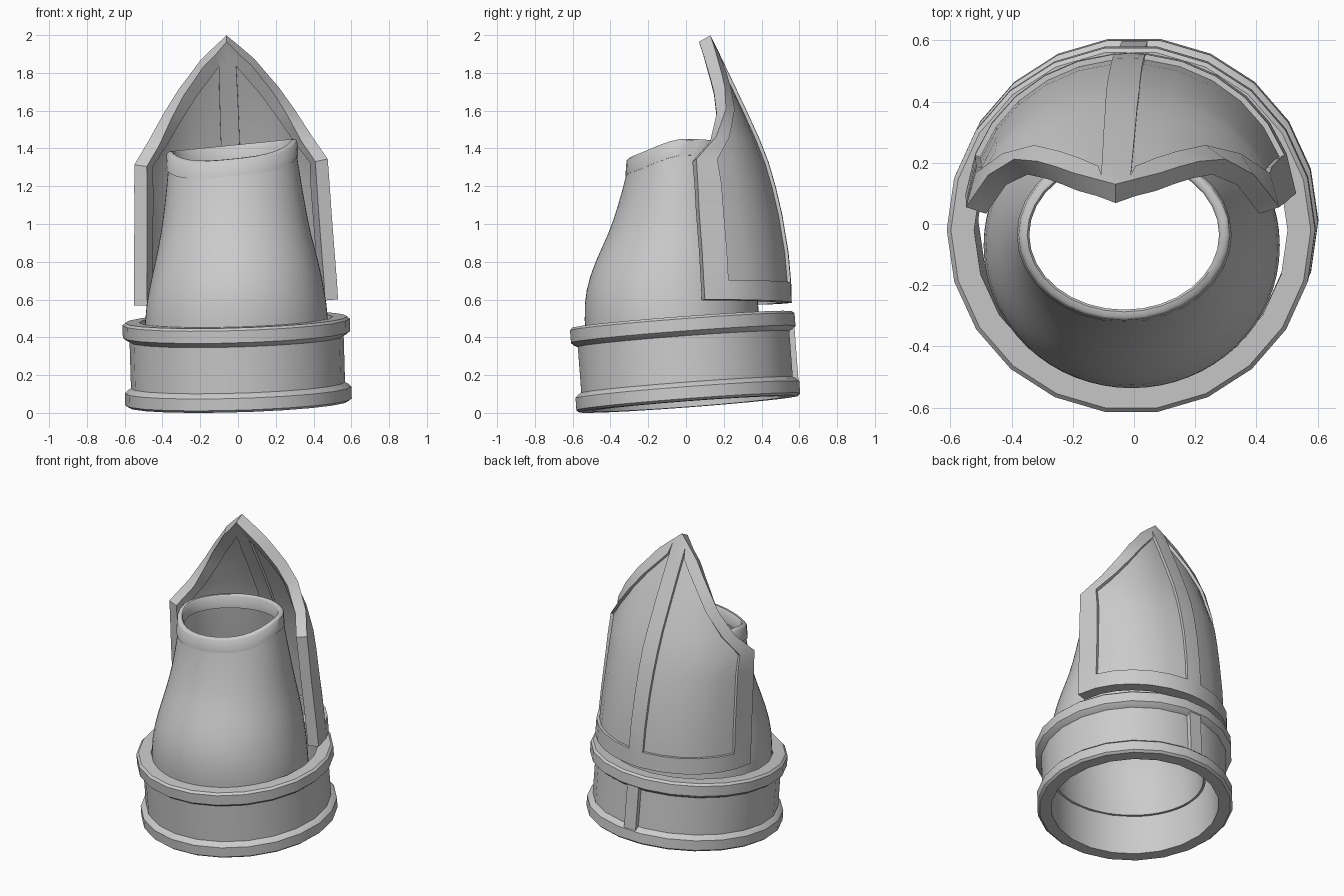
import bpy, bmesh
from math import sin, cos, pi, radians, hypot

if "Cube" in bpy.data.objects:
    bpy.data.objects.remove(bpy.data.objects["Cube"])


def sheet(name, rows, wrap=False, close=False, keep=None, sink=0, thick=0, subsurf=0, angle=35):
    """Skin rows of points into a surface, then thicken and shade it."""
    bm = bmesh.new()
    vs = [[bm.verts.new(p) for p in row] for row in rows]
    n, m = len(vs), len(vs[0])
    for r in range(n if close else n - 1):
        for c in range(m if wrap else m - 1):
            if keep is None or keep(r, c):
                a, b = vs[r], vs[(r + 1) % n]
                d = (c + 1) % m
                bm.faces.new((a[c], a[d], b[d], b[c]))
    bmesh.ops.delete(bm, geom=[v for v in bm.verts if not v.link_faces], context='VERTS')
    bmesh.ops.remove_doubles(bm, verts=bm.verts[:], dist=0.0008)
    bm.normal_update()
    for v in bm.verts:
        v.co -= v.normal * sink
    me = bpy.data.meshes.new(name)
    bm.to_mesh(me)
    bm.free()
    ob = bpy.data.objects.new(name, me)
    bpy.context.collection.objects.link(ob)
    bpy.ops.object.select_all(action='DESELECT')
    ob.select_set(True)
    bpy.context.view_layer.objects.active = ob
    if subsurf:
        ob.modifiers.new("round", 'SUBSURF').levels = subsurf
    if thick:
        s = ob.modifiers.new("thickness", 'SOLIDIFY')
        s.thickness, s.offset = thick, -1
    for mod in list(ob.modifiers):
        bpy.ops.object.modifier_apply(modifier=mod.name)
    bpy.ops.object.shade_smooth_by_angle(angle=radians(angle))
    return ob


def tilt(ob):
    ob.location = (0.003, 0.013, 0.047)
    ob.rotation_euler = (0.075, -0.03, 0)


# Cuff: flanged band, turned from a closed profile and tilted
SIDES = 22
profile = [(.512, 0), (.585, 0), (.6, .012), (.6, .075), (.585, .09), (.567, .1),
           (.567, .345), (.585, .355), (.602, .37), (.602, .435), (.588, .448), (.512, .448)]
tilt(sheet("cuff", [[(r * cos(2 * pi * i / SIDES), r * sin(2 * pi * i / SIDES), z)
                     for i in range(SIDES)] for r, z in profile], wrap=True, close=True))

# Cuff strap: short upright bar at the back between the flanges
strap = [[(x, y, z) for x, y in ((.045, .55), (.045, .59), (-.04, .59), (-.04, .55))]
         for z in (.08, .37)]
tilt(sheet("cuff_strap", strap, wrap=True))


# Sleeve: tapering oval tube with a slanted mouth
def mouth(x, y):
    t = min(1, max(0, (y + .32) / .32))
    return .1 * (x + .03) + .075 * t * t * (3 - 2 * t)


def oval(z, x0, x1, y0, y1, slant=0, grow=0, n=32):
    pts = []
    for i in range(n):
        a = 2 * pi * i / n
        x = (x0 + x1) / 2 + ((x1 - x0) / 2 + grow) * cos(a)
        y = (y0 + y1) / 2 + ((y1 - y0) / 2 + grow) * sin(a)
        pts.append((x, y, z + slant * mouth(x, y)))
    return pts


TOP = (-.367, .303, -.305, .235)
sleeve = [(.28, -.49, .475, -.52, .40), (.5, -.5, .485, -.545, .39),
          (.65, -.475, .46, -.535, .38), (.8, -.44, .43, -.485, .36),
          (.95, -.41, .385, -.41, .33), (1.1, -.388, .35, -.36, .29, .4),
          (1.25, -.372, .315, -.32, .25, 1), (1.33, *TOP, 1)]
sheet("sleeve", [oval(*row) for row in sleeve], wrap=True, subsurf=1, thick=.015)

# Sleeve rim: raised band around the mouth
rim = [(1.255, .016), (1.335, .01), (1.343, 0), (1.343, -.018), (1.335, -.025), (1.255, -.025)]
sheet("sleeve_rim", [oval(z, *TOP, 1, g) for z, g in rim], wrap=True, close=True, angle=50)

# Back shield stations: height, half width, spine y, edge y, sweep angle, border width
stations = [(.585, .54, .56, .10, 85, .14), (.69, .537, .557, .094, 85, .14),
            (.85, .53, .543, .085, 85, .14), (1.05, .522, .51, .07, 85, .14),
            (1.2, .517, .475, .063, 85, .14), (1.33, .512, .437, .055, 85, .13),
            (1.45, .435, .39, .16, 70, .1), (1.6, .345, .322, .212, 58, .1),
            (1.72, .265, .265, .205, 50, .1), (1.8, .2, .227, .187, 46, .1),
            (1.87, .145, .193, .168, 44, .1), (1.93, .08, .165, .151, 42, .1),
            (2.0, 0, .13, .13, 40, .1)]
SPLIT = 5


def shield_row(z, w, spine, edge, sweep, border):
    length = max(1e-4, 1.1 * hypot(w, spine - edge))
    rib = min(1, .05 / length)
    inner = max(rib, 1 - border / length)
    half = [rib + (inner - rib) * i / SPLIT for i in range(SPLIT + 1)] + [1]
    T = radians(sweep)
    row = []
    for s in half[::-1] + [0] + [-h for h in half]:
        x = -.01 - .036 * (z - .58) + w * sin(s * T) / sin(T)
        y = edge + (spine - edge) * (cos(s * T) - cos(T)) / (1 - cos(T))
        row.append((x, y, z + .03 * x))
    return row


shield = [shield_row(*s) for s in stations]


def is_panel(r, c):
    return r > 0 and (1 <= c <= SPLIT or SPLIT + 3 <= c <= 2 * SPLIT + 2)


# Shield frame (border and spine) and the two recessed panels
sheet("shield_frame", shield, keep=lambda r, c: not is_panel(r, c), thick=.07)
sheet("shield_panels", shield, keep=is_panel, sink=.018, thick=.036)
